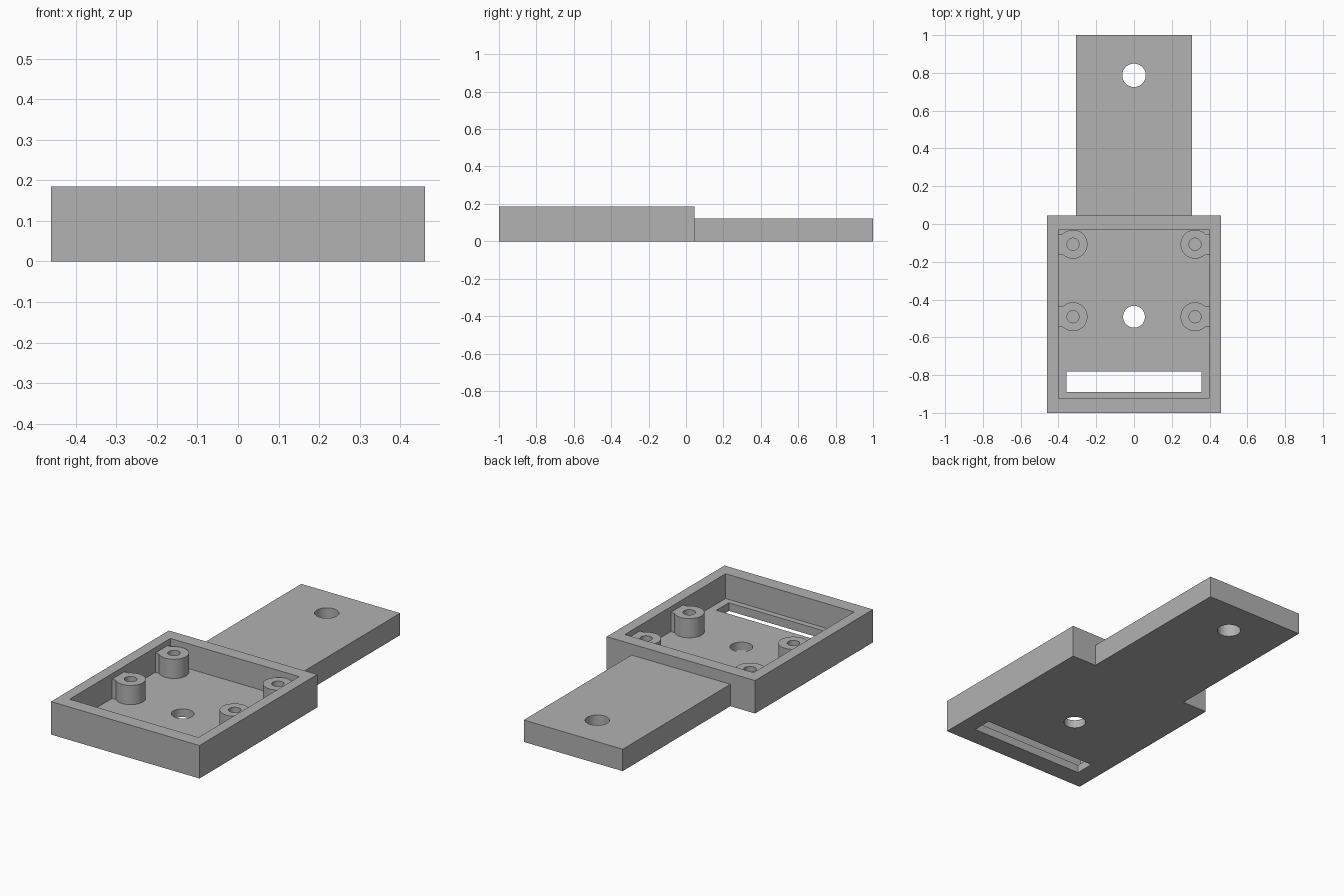
import bpy

old = bpy.data.objects.get("Cube")
if old:
    bpy.data.objects.remove(old, do_unlink=True)

grey = bpy.data.materials.new("plain grey")
grey.use_nodes = True
colour = (0.445, 0.445, 0.445, 1)
grey.diffuse_color = colour
grey.node_tree.nodes["Principled BSDF"].inputs["Base Color"].default_value = colour


def box(name, x, y, z):
    """Box spanning the (low, high) ranges x, y and z."""
    spans = (x, y, z)
    bpy.ops.mesh.primitive_cube_add(size=1, location=[(a + b) / 2 for a, b in spans])
    ob = bpy.context.object
    ob.name = name
    ob.scale = [b - a for a, b in spans]
    bpy.ops.object.transform_apply(location=True, rotation=True, scale=True)
    ob.data.materials.append(grey)
    return ob


def cylinder(name, x, y, radius, z):
    """Upright cylinder spanning the (low, high) range z."""
    bpy.ops.mesh.primitive_cylinder_add(
        vertices=48, radius=radius, depth=z[1] - z[0], location=(x, y, sum(z) / 2))
    ob = bpy.context.object
    ob.name = name
    bpy.ops.object.transform_apply(location=True, rotation=True, scale=True)
    ob.data.materials.append(grey)
    return ob


def combine(target, tool, operation):
    """Apply a boolean to target and discard the tool."""
    tool.hide_render = True
    mod = target.modifiers.new(operation.lower(), "BOOLEAN")
    mod.operation = operation
    mod.solver = "EXACT"
    mod.object = tool
    bpy.context.view_layer.objects.active = target
    bpy.ops.object.modifier_apply(modifier=mod.name)
    bpy.data.objects.remove(tool, do_unlink=True)


HEIGHT, FLOOR, BOSS_TOP, TAB_TOP = 0.185, 0.046, 0.154, 0.123
SIDE, INNER = 0.461, 0.40
THROUGH = (-0.1, 0.3)

# Open tray with a flat mounting tab behind it
body = box("mounting_tray", (-SIDE, SIDE), (-1, 0.045), (0, HEIGHT))
combine(body, box("tab", (-0.307, 0.307), (-0.02, 1), (0, TAB_TOP)), "UNION")
combine(body, box("pocket", (-INNER, INNER), (-0.922, -0.029), (FLOOR, 0.3)), "DIFFERENCE")

# Screw bosses, each joined to the side wall by a short web
for side in (-1, 1):
    for y in (-0.107, -0.491):
        x = side * 0.323
        combine(body, cylinder("boss", x, y, 0.0765, (FLOOR - 0.02, BOSS_TOP)), "UNION")
        web_x = sorted((side * (INNER + 0.02), x))
        combine(body, box("web", web_x, (y - 0.055, y + 0.055),
                          (FLOOR - 0.02, BOSS_TOP)), "UNION")
        combine(body, cylinder("screw_hole", x, y, 0.032, (FLOOR, 0.3)), "DIFFERENCE")

# Through holes and cable slot
combine(body, cylinder("tray_hole", 0, -0.491, 0.058, THROUGH), "DIFFERENCE")
combine(body, cylinder("tab_hole", 0, 0.787, 0.062, THROUGH), "DIFFERENCE")
combine(body, box("slot", (-0.357, 0.357), (-0.89, -0.78), THROUGH), "DIFFERENCE")

# Smooth the round walls, keep the edges sharp
bpy.ops.object.select_all(action="DESELECT")
body.select_set(True)
bpy.context.view_layer.objects.active = body
bpy.ops.object.shade_smooth_by_angle()
